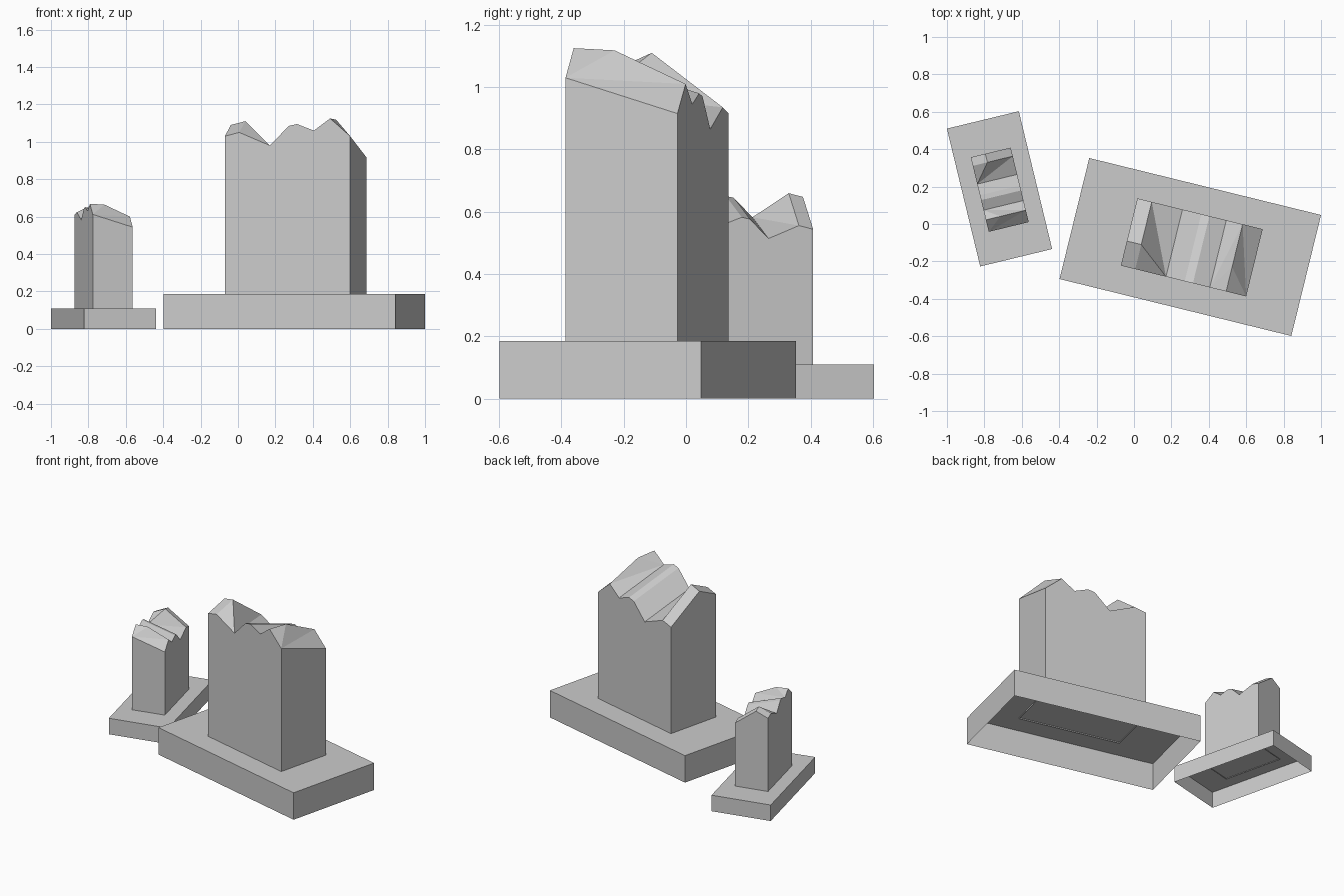
import bpy, math

if "Cube" in bpy.data.objects:
    bpy.data.objects.remove(bpy.data.objects["Cube"])

stone = bpy.data.materials.new("light grey")
stone.diffuse_color = (0.6, 0.6, 0.6, 1)
stone.use_nodes = True
stone.node_tree.nodes["Principled BSDF"].inputs["Base Color"].default_value = stone.diffuse_color

# Ridge columns of the broken top: position along length, front height, middle peak (or None)
COLS = [(0, 1.03, 1.09), (.115, 1.05, 1.11), (.36, .98, None), (.51, 1.085, None),
        (.575, 1.095, None), (.71, 1.06, None), (.84, 1.125, 1.118), (1, 1.03, None)]
DROP, MID = .115, .365          # fall from front to back, depth of the middle peaks
PLINTH_H = .185


def make_object(name, verts, faces, loc, angle, scale):
    me = bpy.data.meshes.new(name)
    me.from_pydata(verts, [], faces)
    me.materials.append(stone)
    ob = bpy.data.objects.new(name, me)
    bpy.context.collection.objects.link(ob)
    ob.location = (*loc, 0)
    ob.rotation_euler.z = math.radians(angle)
    ob.scale = (scale,) * 3


def plinth(name, *place):
    # box open at the underside
    x, y = .638, .333
    ring = [(-x, -y), (x, -y), (x, y), (-x, y)]
    verts = [(a, b, z) for z in (0, PLINTH_H) for a, b in ring]
    faces = [(i, (i + 1) % 4, (i + 1) % 4 + 4, i + 4) for i in range(4)] + [(4, 5, 6, 7)]
    make_object(name, verts, faces, *place)


def pillar(name, *place):
    # upright block, open at the underside, with a jagged sloping top
    hx, hy, cx, z0 = .345, .185, .008, PLINTH_H - .008
    verts, faces = [], []

    def add(t, v, z):
        verts.append((cx - hx + 2 * hx * t, -hy + 2 * hy * v, z))
        return len(verts) - 1

    cols = []
    for t, z, m in COLS:
        cols.append([add(t, 0, z)] + ([add(t, MID, m)] if m else []) + [add(t, 1, z - DROP)])
    fl, fr, br, bl = add(0, 0, z0), add(1, 0, z0), add(1, 1, z0), add(0, 1, z0)

    # roof strips between neighbouring columns
    for a, b in zip(cols, cols[1:]):
        if len(a) == len(b):
            faces += [(a[i], b[i], b[i + 1], a[i + 1]) for i in range(len(a) - 1)]
        else:
            loop = b + a[::-1]                      # counter-clockwise outline
            k = loop.index(a[0] if len(a) == 2 else b[0])
            loop = loop[k:] + loop[:k]
            faces += [(loop[0], loop[i], loop[i + 1]) for i in range(1, 4)]

    # four walls
    faces.append([fl, fr] + [c[0] for c in cols[::-1]])
    faces.append([br, bl] + [c[-1] for c in cols])
    faces.append([fr, br] + cols[-1][::-1])
    faces.append([bl, fl] + cols[0])
    make_object(name, verts, faces, *place)


# Two copies of the monument, large and small
for size, loc, angle, scale in (("large", (.301, -.123), -13.8, 1),
                                ("small", (-.719, .188), -76.4, .594)):
    plinth(size + "_plinth", loc, angle, scale)
    pillar(size + "_broken_pillar", loc, angle, scale)
